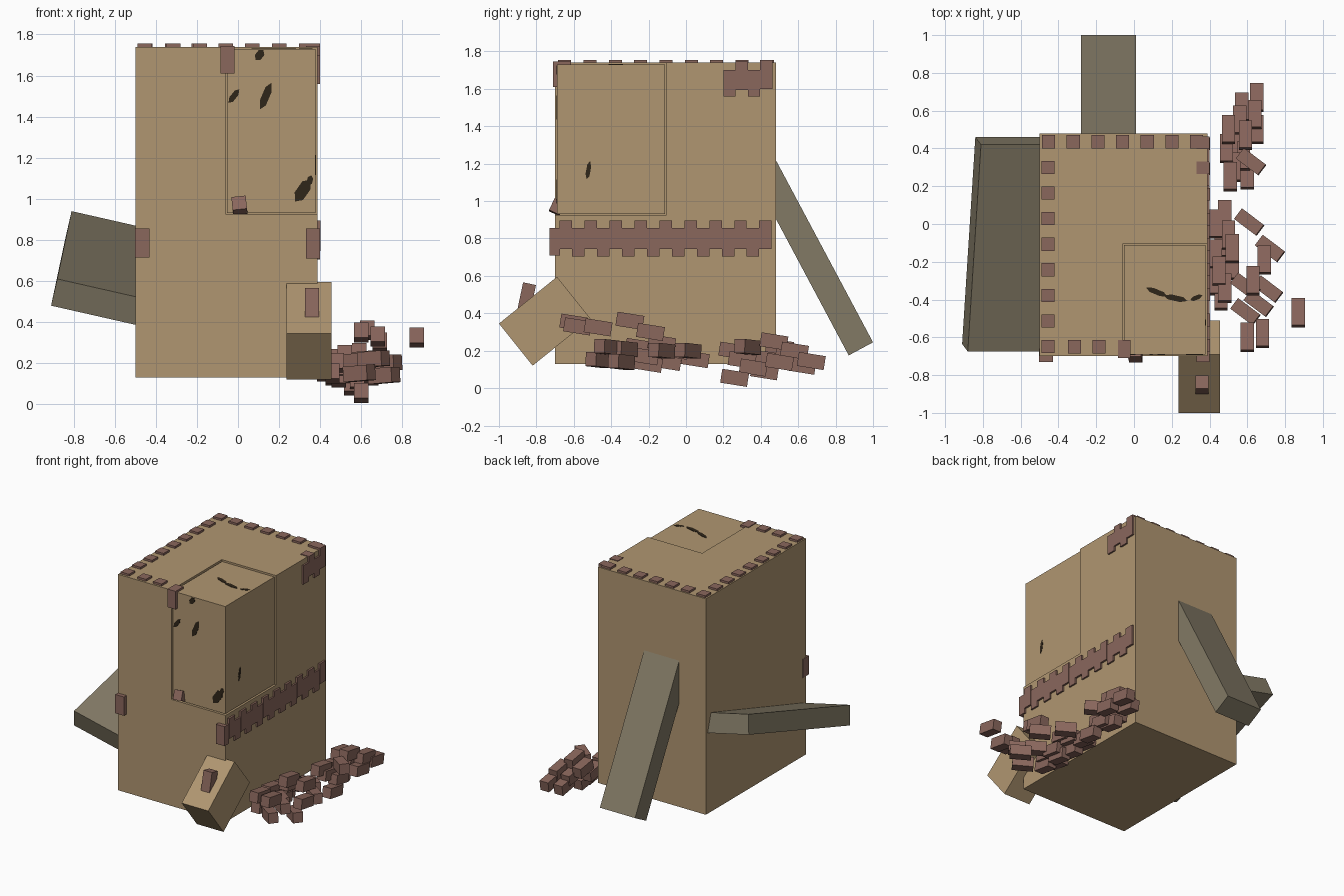
import bpy, bmesh
from math import radians, sin, cos
from mathutils import Vector, Euler

if "Cube" in bpy.data.objects:
    bpy.data.objects.remove(bpy.data.objects["Cube"])


def material(name, rgb):
    m = bpy.data.materials.new(name)
    m.diffuse_color = (*rgb, 1)
    m.use_nodes = True
    m.node_tree.nodes["Principled BSDF"].inputs["Base Color"].default_value = m.diffuse_color
    return m


STONE = material("tan_stone", (0.434, 0.305, 0.165))
BRICK = material("red_brown_brick", (0.255, 0.135, 0.108))
WOOD = material("grey_timber", (0.223, 0.192, 0.130))
CRACK = material("dark_crack", (0.028, 0.019, 0.010))


def finish(bm, name, mat):
    bmesh.ops.recalc_face_normals(bm, faces=bm.faces)
    me = bpy.data.meshes.new(name)
    bm.to_mesh(me)
    bm.free()
    me.materials.append(mat)
    ob = bpy.data.objects.new(name, me)
    bpy.context.collection.objects.link(ob)
    return ob


def hexahedron(bm, origin, a, b, c):
    """Box spanned by three edge vectors from one corner."""
    o, a, b, c = map(Vector, (origin, a, b, c))
    low = [bm.verts.new(o + d) for d in (Vector(), a, a + b, b)]
    high = [bm.verts.new(v.co + c) for v in low]
    bm.faces.new(low)
    bm.faces.new(high)
    for i in range(4):
        j = (i + 1) % 4
        bm.faces.new((low[i], low[j], high[j], high[i]))


def bounds(bm, x0, x1, y0, y1, z0, z1):
    hexahedron(bm, (x0, y0, z0), (x1 - x0, 0, 0), (0, y1 - y0, 0), (0, 0, z1 - z0))


def single(name, mat, *args):
    bm = bmesh.new()
    (bounds if len(args) == 6 else hexahedron)(bm, *args)
    return finish(bm, name, mat)


def brick(bm, pos, size=(0.07, 0.14, 0.085), rot=(0, 0, 0)):
    m = Euler([radians(r) for r in rot]).to_matrix()
    edges = [m.col[i] * size[i] for i in range(3)]
    hexahedron(bm, Vector(pos) - sum(edges, Vector()) / 2, *edges)


# Tower with a notch cut out of its upper front right corner
tower = single("tower", STONE, -0.50, 0.388, -0.70, 0.48, 0.13, 1.74)
cutter = single("notch_cutter", STONE, -0.06, 0.6, -0.9, -0.105, 0.925, 2.0)
cutter.hide_render = True
mod = tower.modifiers.new("notch", "BOOLEAN")
mod.operation, mod.solver, mod.object = "DIFFERENCE", "EXACT", cutter
bpy.context.view_layer.objects.active = tower
bpy.ops.object.modifier_apply(modifier="notch")
bpy.data.objects.remove(cutter)

# Loose corner chunk sitting in the notch
single("cracked_corner", STONE, -0.053, 0.378, -0.69, -0.112, 0.93, 1.73)

# Fallen stone block in front
single("fallen_block", STONE, (0.235, -1.0, 0.345), (0.22, 0, 0),
       (0, 0.31, 0.25), (0, 0.18, -0.225))

# Leaning beam at the back, its upper end inside the wall
single("back_beam", WOOD, (-0.28, 1.0, 0.245), (0.29, 0, 0),
       (0, -0.13, -0.07), (0, -0.56, 1.05))

# Tilted timber slab on the left
single("left_beam", WOOD, (-0.91, -0.635, 0.48), (0.56, 0, -0.127),
       (0.07, 1.095, 0.33), (0.03, -0.04, 0.13))

# Brick studs along the roof edges
bm = bmesh.new()
studs = [(-0.452 + 0.1305 * i, 0.435) for i in range(7)]
studs += [(-0.455, 0.435 - 0.1355 * i) for i in range(1, 9)]
studs += [(-0.315, -0.65), (-0.185, -0.65)]
for x, y in studs:
    bounds(bm, x - 0.035, x + 0.035, y - 0.035, y + 0.035, 1.70, 1.755)
bounds(bm, -0.085, -0.018, -0.71, -0.615, 1.61, 1.745)
finish(bm, "roof_studs", BRICK)

# Toothed brick belt on the right side and the corner bricks
bm = bmesh.new()
for i in range(9):
    y = -0.675 + 0.1333 * i
    bounds(bm, 0.33, 0.402, y, y + 0.0667, 0.745, 0.895)
    if i:
        bounds(bm, 0.33, 0.40, y - 0.0667, y, 0.705, 0.855)
bounds(bm, 0.33, 0.40, -0.73, -0.675, 0.71, 0.855)
bounds(bm, -0.502, -0.43, -0.73, -0.66, 0.715, 0.855)
for i, (z0, z1) in enumerate([(1.56, 1.70), (1.595, 1.745), (1.56, 1.70), (1.60, 1.755)]):
    y = 0.20 + 0.0655 * i
    bounds(bm, 0.33, 0.40, y, y + 0.0655, z0, z1)
finish(bm, "brick_belt", BRICK)

# Small bricks on the chunk ledge and on the fallen block
bm = bmesh.new()
brick(bm, (0.007, -0.69, 0.968), (0.07, 0.06, 0.07), (-25, -6, 0))
brick(bm, (0.36, -0.852, 0.485), (0.07, 0.07, 0.15), (-12, 0, 0))
finish(bm, "loose_bricks", BRICK)

# Rubble heaps on the right: x, y, z of each brick
rear_heap = [(0.65, 0.67, 0.145), (0.57, 0.62, 0.12), (0.64, 0.58, 0.20),
             (0.56, 0.55, 0.17), (0.65, 0.50, 0.14), (0.50, 0.50, 0.22),
             (0.59, 0.47, 0.25), (0.55, 0.42, 0.09), (0.49, 0.40, 0.16),
             (0.58, 0.36, 0.11), (0.53, 0.30, 0.15), (0.51, 0.25, 0.20),
             (0.60, 0.26, 0.055)]
near_heap = [(0.48, 0.05, 0.155), (0.43, 0.00, 0.17), (0.50, -0.06, 0.20),
             (0.46, -0.10, 0.14), (0.52, -0.13, 0.24), (0.43, -0.16, 0.19),
             (0.49, -0.20, 0.13), (0.45, -0.25, 0.22), (0.52, -0.22, 0.17),
             (0.42, -0.30, 0.16), (0.48, -0.34, 0.20), (0.46, -0.38, 0.15),
             (0.69, -0.19, 0.30), (0.63, -0.30, 0.36), (0.87, -0.47, 0.325),
             (0.68, -0.58, 0.33), (0.60, -0.60, 0.35)]
turned = [(0.61, 0.01, 0.20), (0.72, -0.13, 0.20), (0.59, -0.33, 0.21),
          (0.71, -0.345, 0.14), (0.59, -0.465, 0.15), (0.66, -0.42, 0.22),
          (0.62, 0.33, 0.22)]
for name, heap, yaw in (("rear_rubble", rear_heap, 0), ("near_rubble", near_heap, 0),
                        ("turned_rubble", turned, 53)):
    bm = bmesh.new()
    for p in heap:
        brick(bm, p, (0.07, 0.145, 0.075), (-4 if yaw else -9, 0, yaw))
    finish(bm, name, BRICK)


# Cracks: thin six-sided slivers laid on the chunk faces
def sliver(bm, place, u, v, length, width, angle):
    ca, sa = cos(radians(angle)), sin(radians(angle))
    shape = [(-.5, .1), (-.2, .5), (.3, .4), (.5, -.1), (.2, -.5), (-.3, -.4)]
    pts = [(u + a * length * ca - b * width * sa, v + a * length * sa + b * width * ca)
           for a, b in shape]
    low = [bm.verts.new(place(*p, 0.0)) for p in pts]
    high = [bm.verts.new(place(*p, 0.003)) for p in pts]
    bm.faces.new(low)
    bm.faces.new(high)
    for i in range(6):
        j = (i + 1) % 6
        bm.faces.new((low[i], low[j], high[j], high[i]))


def on_front(u, v, d): return (u, -0.6895 - d, v)
def on_top(u, v, d): return (u, v, 1.7295 + d)
def on_right(u, v, d): return (0.3775 + d, u, v)


bm = bmesh.new()
for args in [(on_front, 0.105, 1.70, 0.06, 0.04, 60), (on_front, -0.02, 1.50, 0.085, 0.03, 55),
             (on_front, 0.135, 1.50, 0.14, 0.04, 70), (on_front, 0.315, 1.04, 0.13, 0.06, 60),
             (on_front, 0.35, 1.09, 0.05, 0.03, 80),
             (on_top, 0.12, -0.36, 0.12, 0.03, -20), (on_top, 0.22, -0.393, 0.13, 0.032, -10),
             (on_top, 0.33, -0.39, 0.07, 0.025, 25),
             (on_right, -0.522, 1.165, 0.10, 0.025, 82)]:
    sliver(bm, *args)
finish(bm, "cracks", CRACK)
